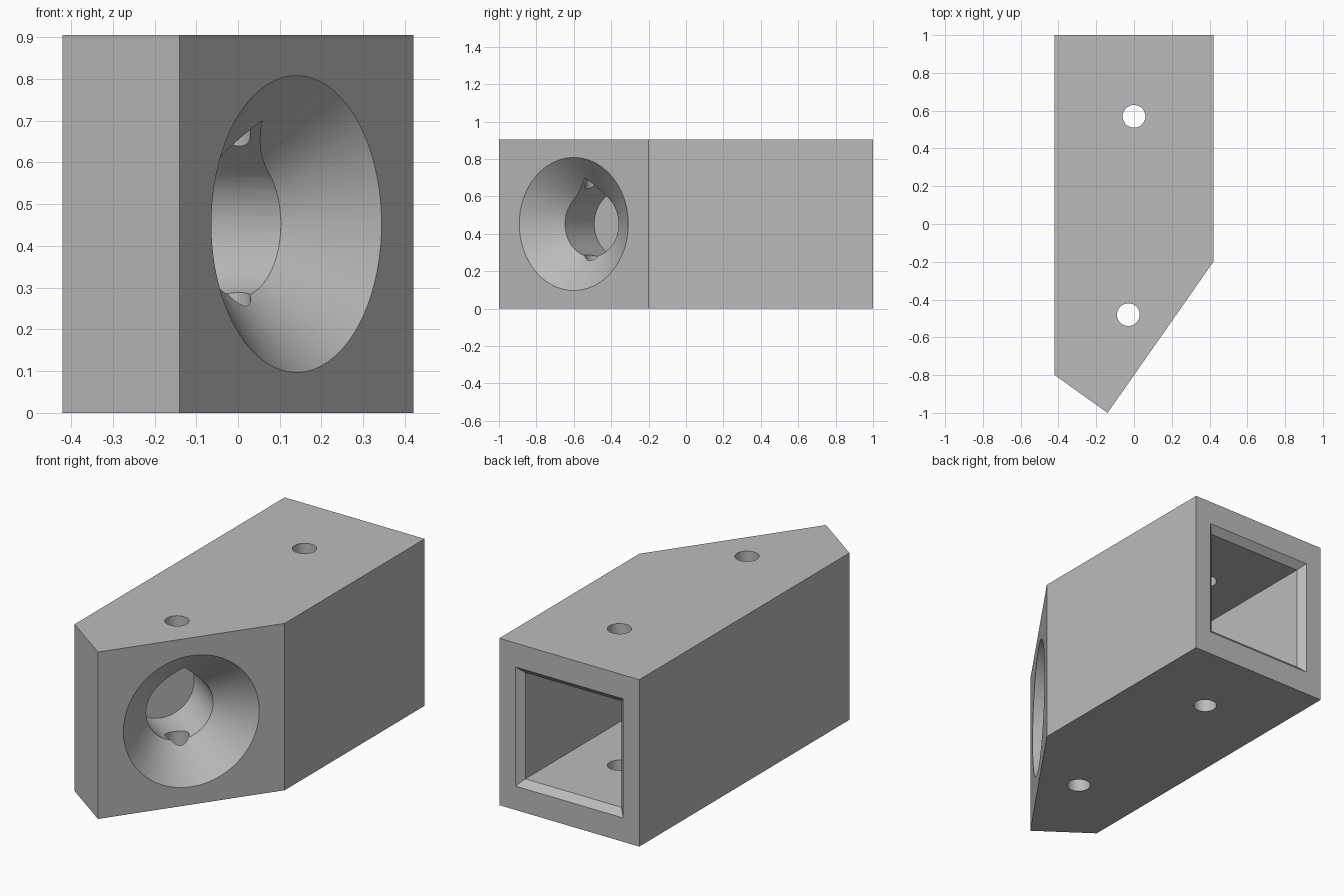
import bpy, bmesh
from math import sin, cos, pi, radians, sqrt
from mathutils import Vector

cube = bpy.data.objects.get("Cube")
if cube:
    bpy.data.objects.remove(cube)

HEIGHT = 0.905
MID = HEIGHT / 2
UP = Vector((0, 0, 1))

grey = bpy.data.materials.new("plain grey")
grey.use_nodes = True
grey.diffuse_color = (0.5, 0.5, 0.5, 1)
grey.node_tree.nodes["Principled BSDF"].inputs["Base Color"].default_value = (0.5, 0.5, 0.5, 1)


def loft(name, rings):
    """Skin a stack of closed rings and cap both ends."""
    bm = bmesh.new()
    loops = [[bm.verts.new(p) for p in ring] for ring in rings]
    for a, b in zip(loops, loops[1:]):
        for i in range(len(a)):
            j = (i + 1) % len(a)
            bm.faces.new((a[i], a[j], b[j], b[i]))
    bm.faces.new(loops[0])
    bm.faces.new(loops[-1])
    bmesh.ops.recalc_face_normals(bm, faces=bm.faces)
    mesh = bpy.data.meshes.new(name)
    bm.to_mesh(mesh)
    bm.free()
    mesh.materials.append(grey)
    obj = bpy.data.objects.new(name, mesh)
    bpy.context.collection.objects.link(obj)
    return obj


def placed(profile, origin, u, v):
    return [origin + u * a + v * b for a, b in profile]


def circle(r, n=64):
    return [(r * cos(2 * pi * i / n), r * sin(2 * pi * i / n)) for i in range(n)]


def rect(a, b):
    return [(-a, -b), (a, -b), (a, b), (-a, b)]


# Block with an angled nose
outline = [(-0.42, -0.8), (-0.14, -1), (0.42, -0.2), (0.42, 1), (-0.42, 1)]
block = loft("angled_connector_block",
             [[Vector((x, y, z)) for x, y in outline] for z in (0, HEIGHT)])

# Square socket with a chamfered mouth in the back
X, Y = Vector((1, 0, 0)), Vector((0, 1, 0))
socket = loft("square_socket_cutter", [
    placed(rect(h, h), Y * y + UP * MID, X, UP)
    for y, h in ((1.01, 0.333), (0.965, 0.288), (0.1, 0.288))])

# Cone and teardrop bore, square to the slanted face
angle = radians(55)
along = Vector((cos(angle), sin(angle), 0))
inward = Vector((-sin(angle), cos(angle), 0))
face_mid = Vector((0.14, -0.6, MID))
BORE = 0.175
cone = loft("flared_mouth_cutter", [
    placed(circle(r, 96), face_mid + inward * t, along, UP)
    for t, r in ((-0.02, 0.377), (0.168, BORE))])

arc = [radians(135 + 270 * i / 48) for i in range(49)]
teardrop = [(BORE * cos(a), BORE * sin(a)) for a in arc] + [(0, BORE * sqrt(2))]
bore = loft("teardrop_bore_cutter", [
    placed(teardrop, face_mid + inward * t, along, UP) for t in (-0.05, 0.44)])

# Upright screw holes
cutters = [socket, cone, bore]
for name, x, y in (("rear", 0, 0.57), ("front", -0.03, -0.48)):
    cutters.append(loft(name + "_screw_hole_cutter", [
        placed(circle(0.06, 48), Vector((x, y, z)), X, Y) for z in (-0.1, HEIGHT + 0.1)]))

# Cut everything out of the block
for cutter in cutters:
    mod = block.modifiers.new(cutter.name, "BOOLEAN")
    mod.operation = "DIFFERENCE"
    mod.solver = "EXACT"
    mod.object = cutter
bpy.context.view_layer.update()
result = bpy.data.meshes.new_from_object(
    block.evaluated_get(bpy.context.evaluated_depsgraph_get()))
block.modifiers.clear()
block.data = result
for cutter in cutters:
    bpy.data.objects.remove(cutter)

# Smooth the bores, keep the edges sharp
bpy.ops.object.select_all(action="DESELECT")
block.select_set(True)
bpy.context.view_layer.objects.active = block
bpy.ops.object.shade_smooth_by_angle(angle=radians(25))
